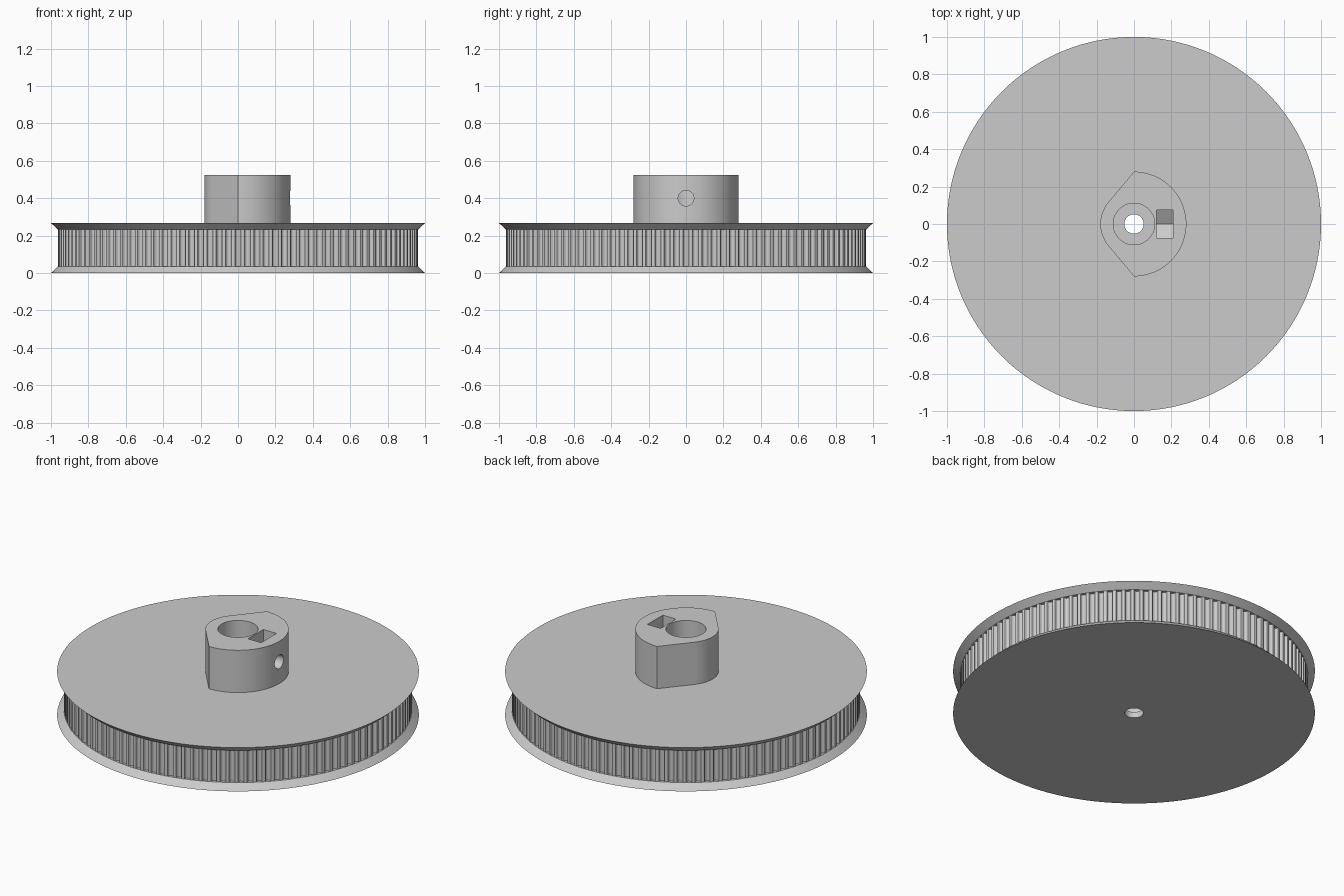
import bpy, bmesh, math
from mathutils import Matrix, Vector

cube = bpy.data.objects.get("Cube")
if cube:
    bpy.data.objects.remove(cube, do_unlink=True)

grey = bpy.data.materials.new("plain grey")
grey.use_nodes = True
grey.diffuse_color = (0.6, 0.6, 0.6, 1)
grey.node_tree.nodes["Principled BSDF"].inputs["Base Color"].default_value = (0.6, 0.6, 0.6, 1)

TEETH = 120
RIM, BELT = 1.0, 0.962          # flange and toothed radii
Z_LOW, Z_HIGH, Z_DISC, Z_TOP = 0.036, 0.232, 0.267, 0.525
BORE, PILOT = 0.111, 0.052
SCREW_Z = 0.4


def polar(r, a):
    return (r * math.cos(a), r * math.sin(a))


def circle(r, n=128):
    return [polar(r, 2 * math.pi * i / n) for i in range(n)]


def loft(name, low, high, z0, z1):
    """Solid between two outlines with the same number of points."""
    bm = bmesh.new()
    a = [bm.verts.new((x, y, z0)) for x, y in low]
    b = [bm.verts.new((x, y, z1)) for x, y in high]
    bm.faces.new(a[::-1])
    bm.faces.new(b)
    for i in range(len(a)):
        j = (i + 1) % len(a)
        bm.faces.new((a[i], a[j], b[j], b[i]))
    bmesh.ops.recalc_face_normals(bm, faces=bm.faces)
    mesh = bpy.data.meshes.new(name)
    bm.to_mesh(mesh)
    bm.free()
    mesh.materials.append(grey)
    obj = bpy.data.objects.new(name, mesh)
    bpy.context.collection.objects.link(obj)
    return obj


def activate(obj):
    bpy.ops.object.select_all(action='DESELECT')
    obj.select_set(True)
    bpy.context.view_layer.objects.active = obj


def cut(obj, cutter):
    cutter.hide_render = True
    mod = obj.modifiers.new("cut", 'BOOLEAN')
    mod.operation, mod.solver, mod.object = 'DIFFERENCE', 'EXACT', cutter
    activate(obj)
    bpy.ops.object.modifier_apply(modifier=mod.name)


# Belt grooves: half profile as (half width, depth) in units of the tooth pitch
half = [(0.37, 0), (0.32, 0.02), (0.3, 0.065), (0.27, 0.17), (0.225, 0.27), (0.125, 0.35)]
groove = [(-w, d) for w, d in half] + [(0, 0.38)] + [(w, d) for w, d in reversed(half)]
step = 2 * math.pi / TEETH
tooth_outline = [polar(BELT - d * step * BELT, (k + w) * step)
                 for k in range(TEETH) for w, d in groove]

# Hub outline: half round, with two flats running to a smaller round nose
hub_outline = [polar(0.28, math.radians(-90 + 180 * i / 48)) for i in range(49)]
hub_outline += [polar(0.18, math.radians(140 + 80 * i / 20)) for i in range(21)]

lower_flange = loft("lower_flange", circle(RIM), circle(BELT), 0, Z_LOW)
toothed_ring = loft("toothed_ring", tooth_outline, tooth_outline, Z_LOW, Z_HIGH)
upper_flange = loft("upper_flange", circle(BELT), circle(RIM), Z_HIGH, Z_DISC)
hub = loft("hub", hub_outline, hub_outline, Z_DISC, Z_TOP)

# Shaft bore, narrower through the lower flange
bore = loft("bore_cutter", circle(BORE, 64), circle(BORE, 64), -0.1, 0.7)
pilot = loft("pilot_cutter", circle(PILOT, 48), circle(PILOT, 48), -0.1, 0.7)
cut(lower_flange, pilot)
for part in (toothed_ring, upper_flange, hub):
    cut(part, bore)

# Set screw hole running along x into the bore
screw = loft("screw_cutter", circle(0.042, 40), circle(0.042, 40), 0.02, 0.4)
screw.data.transform(Matrix.Translation((0, 0, SCREW_Z)) @ Matrix.Rotation(math.pi / 2, 4, 'Y'))
cut(hub, screw)

# Nut pocket, open at the top and pointed at the bottom
w = 0.074
pocket = [(-w, 0.2), (-w, -w * 0.577), (0, -w * 1.155), (w, -w * 0.577), (w, 0.2)]
nut = loft("nut_cutter", pocket, pocket, 0.119, 0.208)
nut.data.transform(Matrix(((0, 0, 1, 0), (1, 0, 0, 0), (0, 1, 0, SCREW_Z), (0, 0, 0, 1))))
cut(hub, nut)

for helper in (bore, pilot, screw, nut):
    bpy.data.objects.remove(helper, do_unlink=True)

for part in (lower_flange, toothed_ring, upper_flange, hub):
    activate(part)
    bpy.ops.object.shade_smooth_by_angle(angle=math.radians(25))
